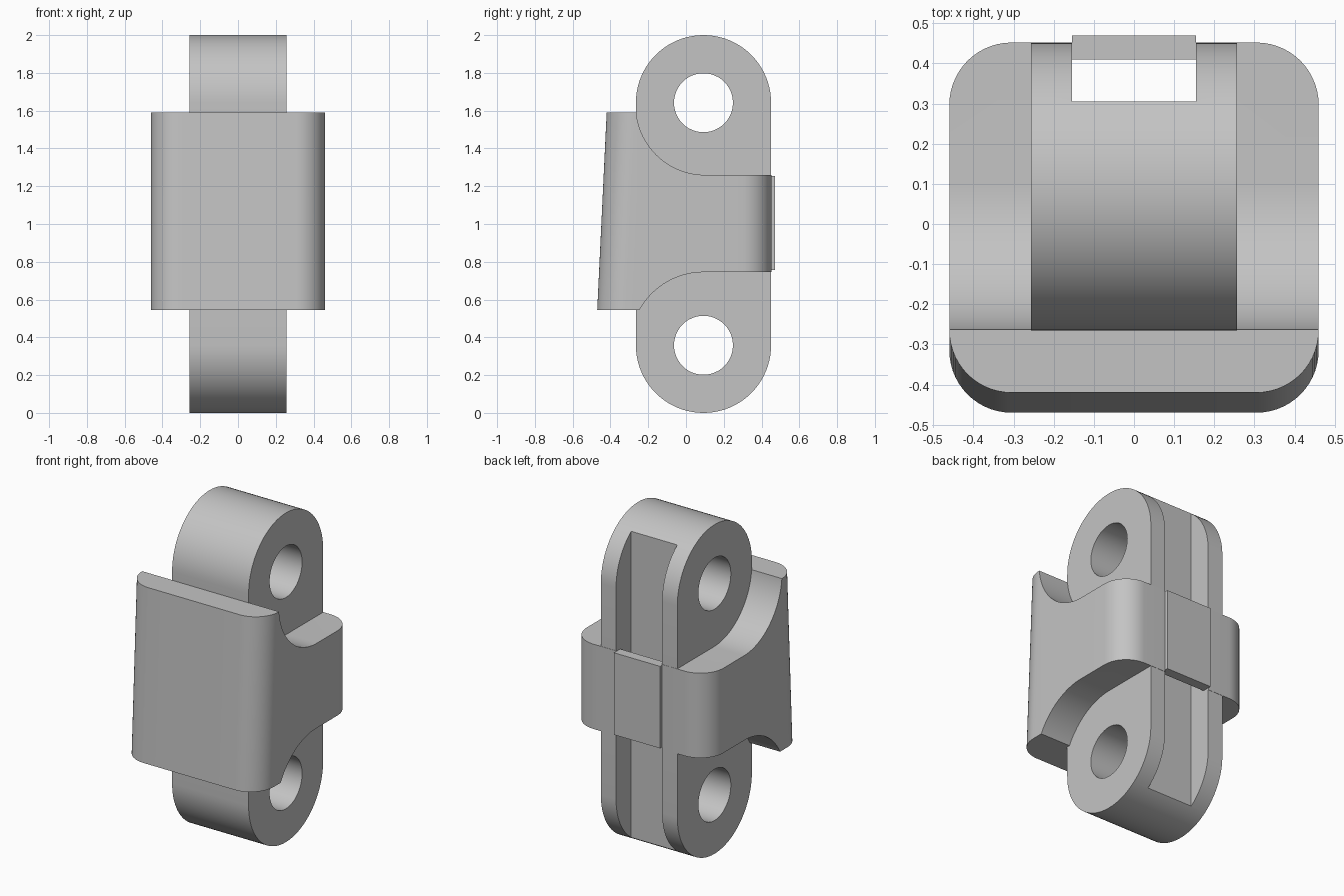
import bpy, bmesh
from math import sin, cos, pi, radians

cube = bpy.data.objects.get("Cube")
if cube:
    bpy.data.objects.remove(cube, do_unlink=True)

grey = bpy.data.materials.new("plain grey")
grey.use_nodes = True
colour = (0.55, 0.55, 0.55, 1)
grey.diffuse_color = colour
grey.node_tree.nodes["Principled BSDF"].inputs["Base Color"].default_value = colour


def arc(cx, cy, r, start, end, steps):
    angles = [radians(start + (end - start) * i / steps) for i in range(steps + 1)]
    return [(cx + r * cos(a), cy + r * sin(a)) for a in angles]


def loft(name, lower, upper):
    """Solid between two matching rings of 3D points."""
    bm = bmesh.new()
    a = [bm.verts.new(p) for p in lower]
    b = [bm.verts.new(p) for p in upper]
    n = len(a)
    bm.faces.new(a[::-1])
    bm.faces.new(b)
    for i in range(n):
        j = (i + 1) % n
        bm.faces.new((a[i], a[j], b[j], b[i]))
    bmesh.ops.recalc_face_normals(bm, faces=bm.faces)
    mesh = bpy.data.meshes.new(name)
    bm.to_mesh(mesh)
    bm.free()
    mesh.materials.append(grey)
    ob = bpy.data.objects.new(name, mesh)
    bpy.context.collection.objects.link(ob)
    return ob


def side_profile(name, points, half_width):
    """Extrude a (y, z) outline across x."""
    return loft(name, [(-half_width, y, z) for y, z in points],
                [(half_width, y, z) for y, z in points])


def box(name, x, y0, y1, z0, z1):
    return side_profile(name, [(y0, z0), (y1, z0), (y1, z1), (y0, z1)], x)


def combine(target, other, operation):
    mod = target.modifiers.new(operation, 'BOOLEAN')
    mod.operation, mod.solver, mod.object = operation, 'EXACT', other
    bpy.context.view_layer.objects.active = target
    bpy.ops.object.modifier_apply(modifier=mod.name)
    bpy.data.objects.remove(other, do_unlink=True)


# Block with rounded corners and a sloping front
def block_ring(z, front):
    w, back, r = 0.46, 0.452, 0.155
    ring = (arc(w - r, back - r, r, 0, 90, 14) + arc(r - w, back - r, r, 90, 180, 14)
            + arc(r - w, front + r, r, 180, 270, 14) + arc(w - r, front + r, r, 270, 360, 14))
    return [(x, y, z) for x, y in ring]


block = loft("clamp_block", block_ring(0.545, -0.47), block_ring(1.59, -0.42))

# Curved shoulders cut above and below the block's waist
upper = arc(0.1, 1.625, 0.365, 180, 270, 24) + [(0.7, 1.26), (0.7, 1.8), (-0.265, 1.8)]
lower = arc(0.0925, 0.358, 0.387, 180, 90, 24) + [(0.7, 0.745), (0.7, 0.2), (-0.2945, 0.2)]
for outline in (upper, lower):
    combine(block, side_profile("shoulder_cutter", outline, 0.8), 'DIFFERENCE')

# Capsule shaped link with an eye at each end
mid, r = 0.0925, 0.358
link = side_profile("link_body", arc(mid, 2 - r, r, 0, 180, 40) + arc(mid, r, r, 180, 360, 40), 0.257)
for z in (0.358, 1.642):
    combine(link, side_profile("eye_cutter", arc(mid, z, 0.156, 0, 352.5, 47), 0.6), 'DIFFERENCE')

# Join them and cut the channel down the back
combine(link, block, 'UNION')
combine(link, box("channel_cutter", 0.155, 0.305, 0.7, -0.2, 2.2), 'DIFFERENCE')

# Plate bridging the channel
plate = box("channel_plate", 0.155, 0.41, 0.47, 0.757, 1.255)

for ob in (link, plate):
    bpy.ops.object.select_all(action='DESELECT')
    ob.select_set(True)
    bpy.context.view_layer.objects.active = ob
    bpy.ops.object.shade_smooth_by_angle(angle=radians(25))
